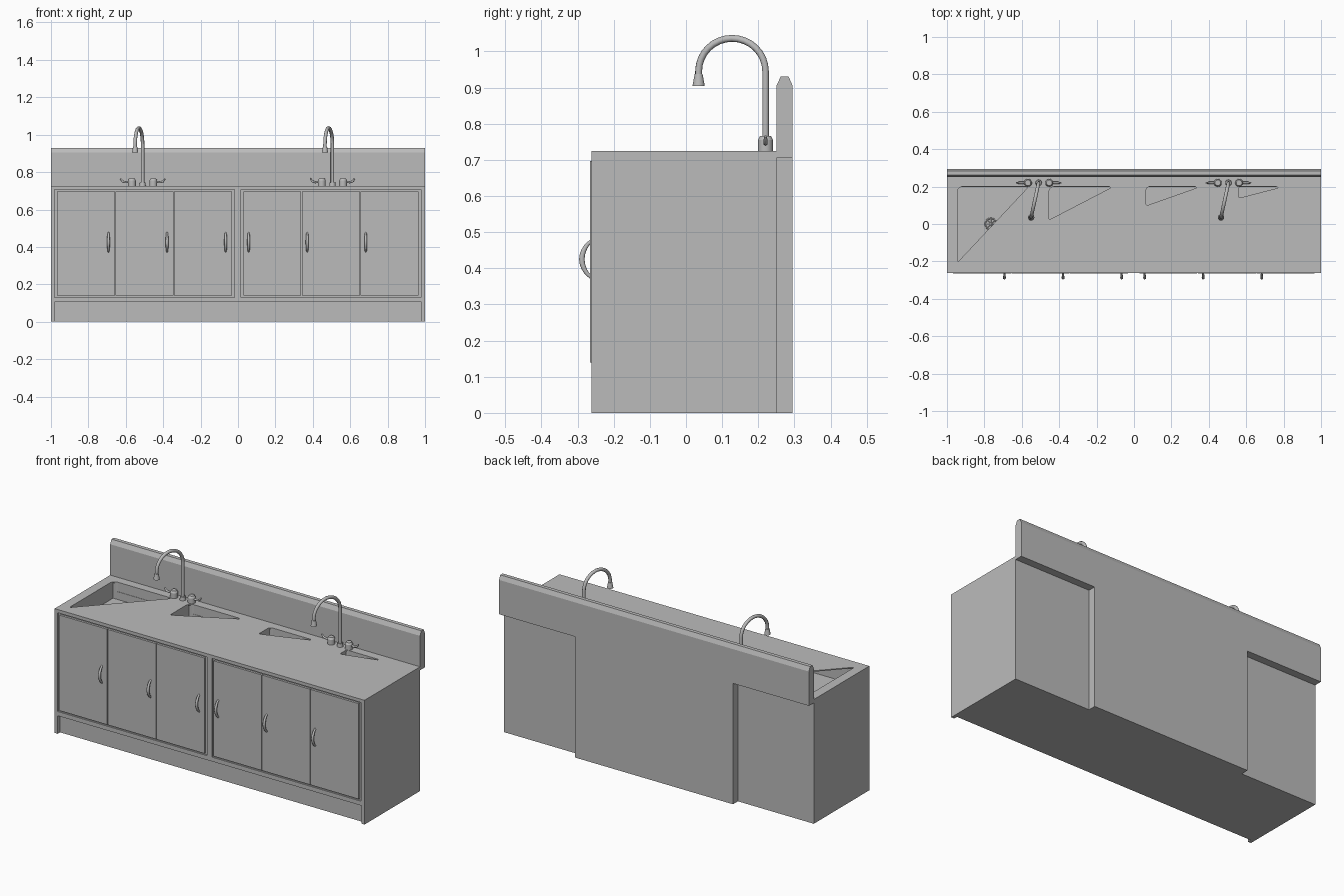
import bpy, bmesh, math
from mathutils import Vector

cube = bpy.data.objects.get("Cube")
if cube:
    bpy.data.objects.remove(cube, do_unlink=True)

steel = bpy.data.materials.new("brushed grey")
steel.use_nodes = True
steel.diffuse_color = (0.5, 0.5, 0.5, 1)
steel.node_tree.nodes["Principled BSDF"].inputs["Base Color"].default_value = (0.5, 0.5, 0.5, 1)


def activate(ob):
    bpy.ops.object.select_all(action='DESELECT')
    ob.select_set(True)
    bpy.context.view_layer.objects.active = ob


def add_mesh(name, bm):
    bmesh.ops.recalc_face_normals(bm, faces=bm.faces)
    me = bpy.data.meshes.new(name)
    bm.to_mesh(me)
    bm.free()
    ob = bpy.data.objects.new(name, me)
    bpy.context.collection.objects.link(ob)
    me.materials.append(steel)
    return ob


def prism(name, outline, depth):
    """Extrude a closed 3D outline along a vector."""
    bm = bmesh.new()
    face = bm.faces.new([bm.verts.new(p) for p in outline])
    out = bmesh.ops.extrude_face_region(bm, geom=[face])
    moved = [g for g in out['geom'] if isinstance(g, bmesh.types.BMVert)]
    bmesh.ops.translate(bm, vec=depth, verts=moved)
    return add_mesh(name, bm)


def box(name, x0, x1, y0, y1, z0, z1):
    return prism(name, [(x0, y0, z0), (x1, y0, z0), (x1, y1, z0), (x0, y1, z0)],
                 (0, 0, z1 - z0))


def cut(target, cutter):
    cutter.hide_render = True
    mod = target.modifiers.new("cut", 'BOOLEAN')
    mod.operation = 'DIFFERENCE'
    mod.solver = 'EXACT'
    mod.object = cutter
    activate(target)
    bpy.ops.object.modifier_apply(modifier=mod.name)
    bpy.data.objects.remove(cutter, do_unlink=True)


def smooth(ob):
    activate(ob)
    bpy.ops.object.shade_smooth_by_angle(angle=math.radians(40))


def turned(name, x, y, z0, z1, r0, r1):
    """Upright cylinder or cone between two heights."""
    bpy.ops.mesh.primitive_cone_add(vertices=24, radius1=r0, radius2=r1, depth=z1 - z0,
                                    location=(x, y, (z0 + z1) / 2))
    ob = bpy.context.object
    ob.name = name
    ob.data.materials.append(steel)
    smooth(ob)


def pipe(name, points, radii):
    cu = bpy.data.curves.new(name, 'CURVE')
    cu.dimensions = '3D'
    cu.bevel_depth = 1
    cu.bevel_resolution = 3
    cu.use_fill_caps = True
    sp = cu.splines.new('POLY')
    sp.points.add(len(points) - 1)
    for p, co, r in zip(sp.points, points, radii):
        p.co = (*co, 1)
        p.radius = r
    ob = bpy.data.objects.new(name, cu)
    bpy.context.collection.objects.link(ob)
    cu.materials.append(steel)
    activate(ob)
    bpy.ops.object.convert(target='MESH')
    smooth(bpy.context.object)


# Cabinet with a toe kick and two door recesses
FRONT, BACK, TOP = -0.262, 0.25, 0.725
body = box("cabinet_body", -1, 1, FRONT, BACK, 0, TOP)
cut(body, box("kick_cutter", -0.98, 0.98, -0.4, -0.24, -0.1, 0.105))
banks = [(-0.982, -0.018), (0.015, 0.978)]
for x0, x1 in banks:
    cut(body, box("door_cutter", x0, x1, -0.4, FRONT + 0.01, 0.13, 0.706))


# Basins: hollow under the worktop, opened by a three-cornered hole
def rounded_corner(x, y, r, z):
    arc = [math.radians(90 + 15 * i) for i in range(7)]
    return [(x + r + r * math.cos(a), y - r + r * math.sin(a), z) for a in arc]


for x0, x1, y0 in [(-0.945, -0.57, -0.2), (-0.455, -0.125, 0.025),
                   (0.065, 0.335, 0.1), (0.56, 0.77, 0.14)]:
    r = min(0.03, (0.2 - y0) * 0.2)
    bottom = TOP - 0.1
    cut(body, box("basin_cutter", x0, x1, y0, 0.198, bottom, TOP - 0.006))
    hole = [(x1 - 0.008, 0.2, 0.67)] + rounded_corner(x0, 0.2, r, 0.67)
    hole += [(x0, y0 + 0.004, 0.67), (x0 + 0.006, y0, 0.67), (x1, 0.193, 0.67)]
    cut(body, prism("hole_cutter", hole, (0, 0, 0.2)))

# Drain with a raised ring and a spoked strainer
drain = Vector((-0.765, 0, TOP - 0.1))
turned("drain_plate", drain.x, drain.y, drain.z - 0.002, drain.z + 0.003, 0.034, 0.032)
bpy.ops.mesh.primitive_torus_add(location=drain + Vector((0, 0, 0.003)), major_radius=0.03,
                                 minor_radius=0.004, major_segments=32, minor_segments=8)
bpy.context.object.name = "drain_ring"
bpy.context.object.data.materials.append(steel)
smooth(bpy.context.object)
for i in range(4):
    a = math.pi * i / 4
    arm = Vector((math.cos(a), math.sin(a), 0)) * 0.028
    up = Vector((0, 0, 0.004))
    pipe("drain_spoke", [drain + up - arm, drain + up + arm], [0.003] * 2)

# Backsplash with chamfered top, and the service column behind the cabinet
REAR = 0.295
profile = [(BACK, 0.705), (REAR, 0.705), (REAR, 0.905), (0.284, 0.93),
           (0.262, 0.93), (BACK, 0.905)]
prism("backsplash", [(-1, y, z) for y, z in profile], (2, 0, 0))
box("rear_column", -0.51, 0.51, BACK - 0.001, REAR, 0, 0.705)

# Doors, three to each recess, with bowed handles
for side, (x0, x1) in enumerate(banks):
    left, right = x0 + 0.012, x1 - 0.012
    width = (right - left) / 3
    for i in range(3):
        a, b = left + i * width, left + (i + 1) * width
        box("door", a + 0.002, b - 0.002, FRONT - 0.003, FRONT + 0.011, 0.14, 0.697)
        hx = b - 0.036 if side == 0 or i else a + 0.03
        if side and i:
            hx = a + 0.03
        steps = [k / 12 for k in range(13)]
        pipe("door_handle",
             [(hx, FRONT - 0.026 * math.sin(math.pi * t) ** 0.7, 0.375 + 0.1 * t) for t in steps],
             [0.005 + 0.003 * math.sin(math.pi * t) for t in steps])

# Taps: swan-neck spout turned slightly sideways, two lever valves
for cx in (-0.51, 0.505):
    cy = 0.22
    tip = Vector((-0.04, -0.185))
    neck = [(0, TOP), (0, 0.945)]
    for k in range(1, 17):
        a = math.pi * k / 16
        neck.append(((1 - math.cos(a)) / 2, 0.945 + 0.091 * math.sin(a)))
    neck.append((1, 0.925))
    pipe("spout", [(cx + tip.x * t, cy + tip.y * t, z) for t, z in neck], [0.0095] * len(neck))
    nx, ny = cx + tip.x, cy + tip.y
    turned("spout_nozzle", nx, ny, 0.915, 0.937, 0.015, 0.011)
    turned("spout_rim", nx, ny, 0.904, 0.915, 0.017, 0.015)
    turned("spout_collar", cx, cy, TOP, 0.745, 0.017, 0.015)
    for s in (-1, 1):
        vx = cx + s * 0.057
        turned("valve_base", vx, cy, TOP, 0.755, 0.021, 0.021)
        turned("valve_cap", vx, cy, 0.755, 0.766, 0.021, 0.015)
        lever = [(0.01, 0.748), (0.035, 0.746), (0.05, 0.75), (0.062, 0.765)]
        pipe("valve_lever", [(vx + s * d, cy, z) for d, z in lever],
             [0.006, 0.006, 0.006, 0.004])
